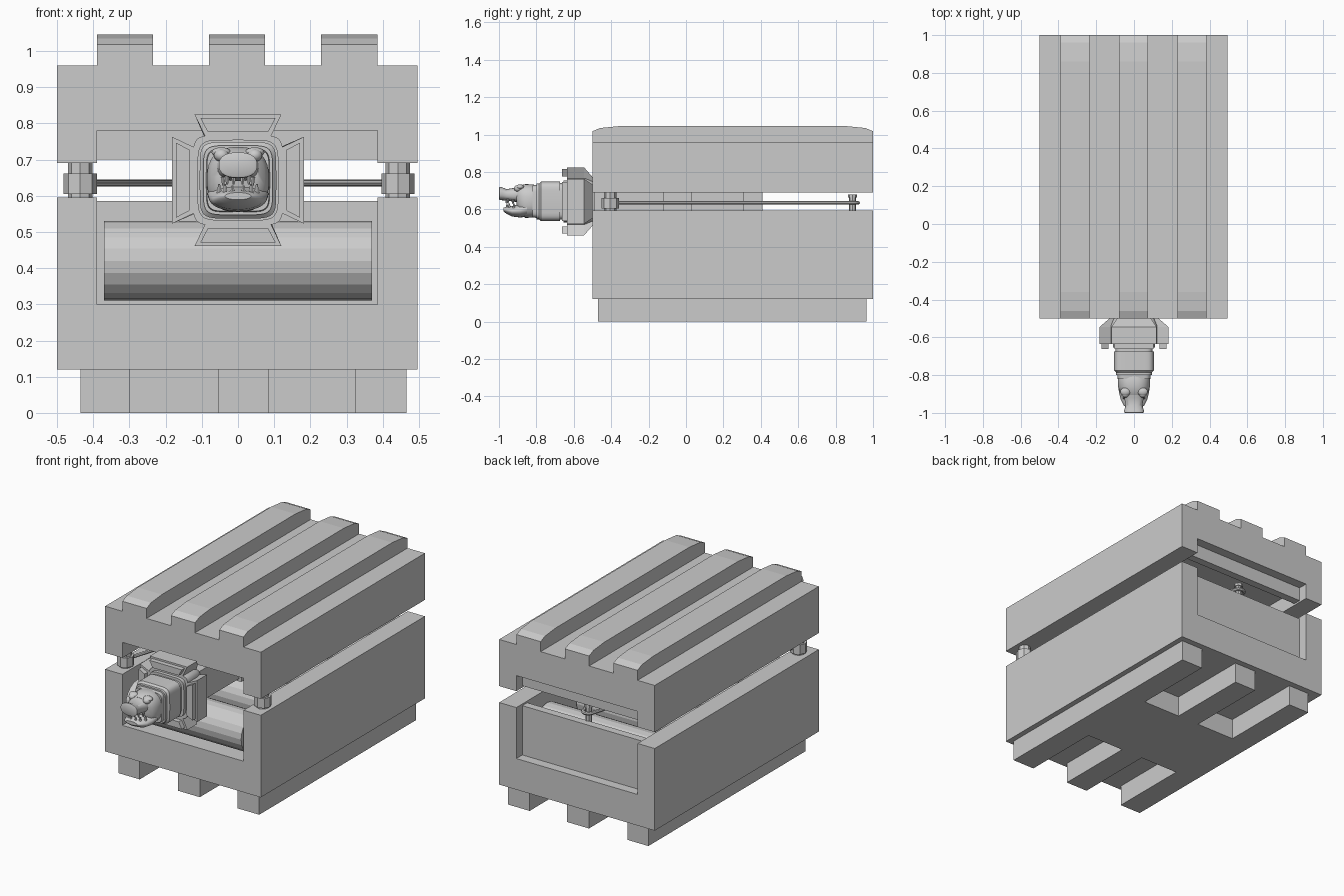
import bpy, bmesh, math
from mathutils import Matrix, Vector

if "Cube" in bpy.data.objects:
    bpy.data.objects.remove(bpy.data.objects["Cube"])

grey = bpy.data.materials.new("plain grey")
grey.diffuse_color = (0.6, 0.6, 0.6, 1)
grey.use_nodes = True
grey.node_tree.nodes["Principled BSDF"].inputs["Base Color"].default_value = grey.diffuse_color
AXIS_Z = 0.643  # height of the projectile axis


def make(name, bm, smooth=False):
    bmesh.ops.recalc_face_normals(bm, faces=bm.faces)
    me = bpy.data.meshes.new(name)
    bm.to_mesh(me)
    bm.free()
    ob = bpy.data.objects.new(name, me)
    bpy.context.collection.objects.link(ob)
    me.materials.append(grey)
    if smooth:
        bpy.ops.object.select_all(action='DESELECT')
        ob.select_set(True)
        bpy.context.view_layer.objects.active = ob
        bpy.ops.object.shade_smooth_by_angle(angle=math.radians(35))
    return ob


def box(name, x0, x1, y0, y1, z0, z1):
    bm = bmesh.new()
    bmesh.ops.create_cube(bm, size=1)
    for v in bm.verts:
        v.co = ((x0 + x1) / 2 + v.co.x * (x1 - x0), (y0 + y1) / 2 + v.co.y * (y1 - y0),
                (z0 + z1) / 2 + v.co.z * (z1 - z0))
    return make(name, bm)


def cut(ob, *boxes):
    for b in boxes:
        cutter = box("cutter", *b)
        cutter.hide_render = True
        m = ob.modifiers.new("cut", 'BOOLEAN')
        m.operation, m.solver, m.object = 'DIFFERENCE', 'EXACT', cutter
        bpy.context.view_layer.objects.active = ob
        bpy.ops.object.modifier_apply(modifier=m.name)
        bpy.data.objects.remove(cutter)


def skin(name, rings, smooth=False):
    """Join a list of point rings into a closed surface."""
    bm = bmesh.new()
    rows = [[bm.verts.new(p) for p in r] for r in rings]
    n = len(rows[0])
    for a, b in zip(rows, rows[1:]):
        for i in range(n):
            bm.faces.new((a[i], a[(i + 1) % n], b[(i + 1) % n], b[i]))
    bm.faces.new(rows[0])
    bm.faces.new(rows[-1][::-1])
    return make(name, bm, smooth)


def loft(name, stations, power=2, n=32, smooth=True):
    """Rounded sections along y: (y, half width, centre z, half height)."""
    def se(c):
        return math.copysign(abs(c) ** (2 / power), c)
    return skin(name, [[(w * se(math.cos(2 * math.pi * i / n)), y, zc + h * se(math.sin(2 * math.pi * i / n)))
                        for i in range(n)] for y, w, zc, h in stations], smooth)


def cylinder(name, loc, r, depth, axis='Z', sides=8):
    bm = bmesh.new()
    rot = Matrix.Rotation(math.pi / 2, 4, 'Y' if axis == 'X' else 'X') if axis != 'Z' else Matrix()
    bmesh.ops.create_cone(bm, cap_ends=True, segments=sides, radius1=r, radius2=r, depth=depth,
                          matrix=Matrix.Translation(loc) @ rot)
    return make(name, bm)


def ball(name, loc, scale):
    bm = bmesh.new()
    bmesh.ops.create_uvsphere(bm, u_segments=16, v_segments=10, radius=1,
                              matrix=Matrix.Translation(loc) @ Matrix.Diagonal((*scale, 1)))
    return make(name, bm, True)


# base with four fork slots
base = box("base", -0.435, 0.465, -0.47, 0.965, 0, 0.12)
for x0, x1 in ((-0.30, -0.055), (0.085, 0.325)):
    cut(base, (x0, x1, -0.6, 0.0, -0.1, 0.2), (x0, x1, 0.48, 1.1, -0.1, 0.2))

# lower and upper housing, open channel through both, recessed back panels
lower = box("lower_housing", -0.5, 0.496, -0.5, 1, 0.12, 0.595)
cut(lower, (-0.39, 0.386, -0.7, 1.2, 0.30, 0.8))
box("lower_back_panel", -0.39, 0.386, 0.90, 0.945, 0.30, 0.585)
upper = box("upper_housing", -0.5, 0.496, -0.5, 1, 0.69, 0.96)
cut(upper, (-0.39, 0.386, -0.7, 1.2, 0.5, 0.78))
box("upper_back_panel", -0.39, 0.386, 0.90, 0.945, 0.70, 0.78)

# roof ridges with eased ends
profile = [(-0.5, 0.96), (-0.5, 1.018), (-0.46, 1.035), (-0.36, 1.045),
           (0.86, 1.045), (0.96, 1.035), (1.0, 1.018), (1.0, 0.96)]
for x in (-0.39, -0.08, 0.23):
    skin("roof_ridge", [[(x + d, y, z) for y, z in profile] for d in (0, 0.155)])

# rollers in the channel
for y in (-0.39, -0.013, 0.363, 0.74):
    cylinder("roller", (0, y, 0.42), 0.11, 0.74, 'X', 20)

# spools, rear post and string
for x in (-0.436, 0.442):
    cylinder("spool_core", (x, -0.405, 0.642), 0.034, 0.10)
    cylinder("spool_rim", (x, -0.405, 0.633), 0.046, 0.056)
cylinder("string_post", (0, 0.89, 0.615), 0.018, 0.13)
cylinder("string_post_cap", (0, 0.89, 0.672), 0.024, 0.016)
path = [Vector((-0.436, -0.405, 0.635))]
path += [Vector((-0.03 * math.cos(a * math.pi / 8), 0.89 + 0.03 * math.sin(a * math.pi / 8), 0.635))
         for a in range(9)]
path.append(Vector((0.442, -0.405, 0.635)))
rings = []
for i, p in enumerate(path):
    t = (path[min(i + 1, len(path) - 1)] - path[max(i - 1, 0)]).normalized()
    side = t.cross(Vector((0, 0, 1)))
    rings.append([p + 0.01 * (side * math.cos(k * math.pi / 4) + Vector((0, 0, 1)) * math.sin(k * math.pi / 4))
                  for k in range(8)])
skin("string", rings, True)

# projectile shaft
box("shaft", -0.09, 0.09, -0.5, 0.31, AXIS_Z - 0.09, AXIS_Z + 0.09)
box("shaft_band", -0.105, 0.105, -0.12, 0.03, AXIS_Z - 0.105, AXIS_Z + 0.105)
box("shaft_tail", -0.07, 0.07, 0.31, 0.41, AXIS_Z - 0.07, AXIS_Z + 0.07)

# collar and stepped neck
loft("collar", [(-0.49, 0.105, AXIS_Z, 0.105), (-0.54, 0.125, AXIS_Z, 0.125),
                (-0.635, 0.125, AXIS_Z, 0.125)], 7)
loft("neck", [(y, w, AXIS_Z, w) for y, w in ((-0.62, 0.112), (-0.655, 0.112), (-0.655, 0.098), (-0.675, 0.098),
     (-0.675, 0.106), (-0.775, 0.106), (-0.785, 0.096), (-0.80, 0.096), (-0.80, 0.088), (-0.82, 0.086))], 6)


# four flared fins, each with a raised plate
def fin_ring(k, y, r0, r1, w0, w1):
    turn = Matrix.Translation((0, 0, AXIS_Z)) @ Matrix.Rotation(k * math.pi / 2, 4, 'Y')
    return [turn @ Vector(p) for p in ((-w0, y, r0), (w0, y, r0), (w1, y, r1), (-w1, y, r1))]


for k in range(4):
    skin("fin", [fin_ring(k, -0.635, 0.115, 0.182, 0.088, 0.12), fin_ring(k, -0.545, 0.115, 0.182, 0.088, 0.12),
                 fin_ring(k, -0.5, 0.09, 0.13, 0.08, 0.09)])
    skin("fin_plate", [fin_ring(k, -0.662, 0.134, 0.172, 0.084, 0.104),
                       fin_ring(k, -0.63, 0.134, 0.172, 0.084, 0.104)])

# animal head
loft("skull", [(-0.79, 0.08, 0.645, 0.08), (-0.82, 0.086, 0.645, 0.089), (-0.86, 0.086, 0.645, 0.09),
               (-0.89, 0.074, 0.652, 0.076), (-0.905, 0.055, 0.668, 0.052)], 2.5)
loft("snout", [(-0.86, 0.068, 0.685, 0.045), (-0.92, 0.052, 0.678, 0.037), (-0.96, 0.044, 0.678, 0.030),
               (-0.985, 0.052, 0.684, 0.035), (-0.997, 0.053, 0.685, 0.035), (-1.0, 0.046, 0.685, 0.030)], 2.4)
loft("lower_jaw", [(-0.85, 0.084, 0.605, 0.045), (-0.89, 0.08, 0.593, 0.036), (-0.93, 0.07, 0.59, 0.028),
                   (-0.96, 0.055, 0.596, 0.019), (-0.975, 0.036, 0.599, 0.010)])
for s in (-1, 1):
    ball("eye", (s * 0.046, -0.898, 0.712), (0.021, 0.021, 0.018))
    ball("brow", (s * 0.046, -0.888, 0.72), (0.027, 0.022, 0.014))
    cylinder("nostril", (s * 0.024, -0.997, 0.677), 0.011, 0.005, 'Y', 12)

# teeth along both jaws
for s in (-1, 1):
    for x, y, z, flip in ((0.012, -0.96, 0.643, 1), (0.03, -0.952, 0.643, 1), (0.041, -0.925, 0.64, 1),
                          (0.015, -0.957, 0.617, 0), (0.036, -0.945, 0.62, 0), (0.052, -0.92, 0.62, 0)):
        bm = bmesh.new()
        bmesh.ops.create_cone(bm, cap_ends=True, segments=6, radius1=0.008, radius2=0.003, depth=0.024,
                              matrix=Matrix.Translation((s * x, y, z)) @ Matrix.Rotation(math.pi * flip, 4, 'X'))
        make("tooth", bm)
